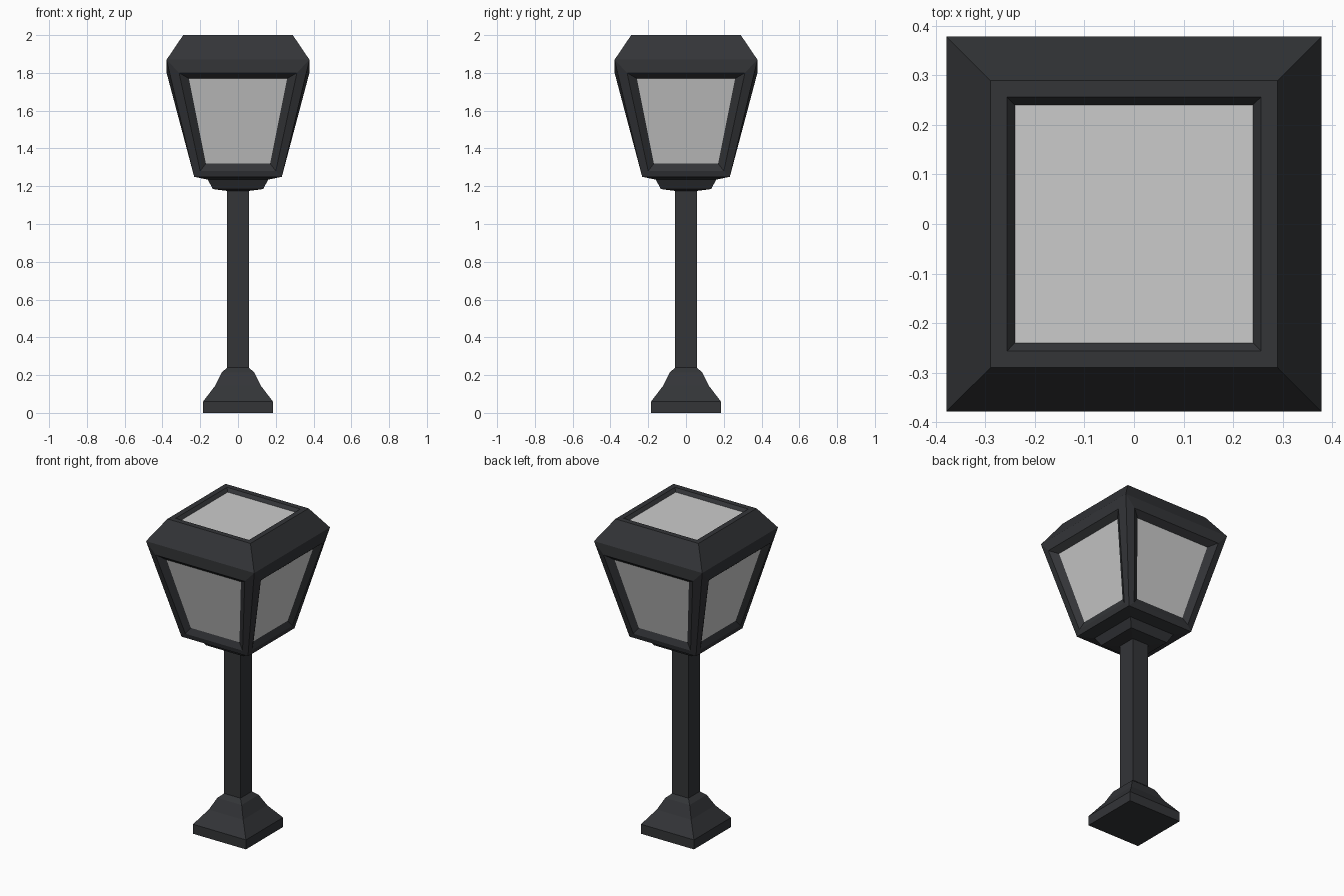
import bpy, bmesh, math
from mathutils import Matrix, Vector

if "Cube" in bpy.data.objects:
    bpy.data.objects.remove(bpy.data.objects["Cube"])


def material(name, color):
    m = bpy.data.materials.new(name)
    m.diffuse_color = color
    m.use_nodes = True
    m.node_tree.nodes["Principled BSDF"].inputs["Base Color"].default_value = m.diffuse_color
    return m


iron = material("dark_iron", (0.033, 0.035, 0.039, 1))
glass = material("grey_glass", (0.78, 0.78, 0.78, 0.75))


def square(bm, half, z):
    return [bm.verts.new((sx * half, sy * half, z))
            for sx, sy in ((-1, -1), (1, -1), (1, 1), (-1, 1))]


def bridge(bm, a, b):
    for i in range(4):
        j = (i + 1) % 4
        bm.faces.new((a[i], a[j], b[j], b[i]))


def stack(bm, profile):
    rings = [square(bm, h, z) for h, z in profile]
    for a, b in zip(rings, rings[1:]):
        bridge(bm, a, b)
    return rings


def finish(bm, name):
    bmesh.ops.remove_doubles(bm, verts=bm.verts, dist=1e-5)
    bmesh.ops.recalc_face_normals(bm, faces=bm.faces)
    me = bpy.data.meshes.new(name)
    bm.to_mesh(me)
    bm.free()
    me.materials.append(iron)
    me.materials.append(glass)
    ob = bpy.data.objects.new(name, me)
    bpy.context.collection.objects.link(ob)
    return ob


# Flared foot running up into the square post
bm = bmesh.new()
pole = stack(bm, [(0.185, 0), (0.185, 0.06), (0.12, 0.145), (0.085, 0.215),
                  (0.057, 0.24), (0.057, 1.175)])
bm.faces.new(pole[0])
finish(bm, "foot_and_post")

# Lantern head: stepped underside
bm = bmesh.new()
under = stack(bm, [(0.057, 1.175), (0.133, 1.185), (0.16, 1.235), (0.232, 1.25)])

# Bevelled roof and recessed top pane
roof = stack(bm, [(0.378, 1.87), (0.29, 2.0), (0.256, 2.0), (0.24, 1.98)])
bm.faces.new(roof[-1]).material_index = 1

# Four tapered walls: frame bulging slightly from the corners, then a shallow pane
LOOPS = [  # (half width, distance out, z) at the bottom and the top
    ((0.232, 0.232, 1.25), (0.378, 0.378, 1.87)),
    ((0.200, 0.240, 1.28), (0.312, 0.378, 1.80)),
    ((0.170, 0.228, 1.32), (0.260, 0.342, 1.77)),
]
for k in range(4):
    rot = Matrix.Rotation(k * math.pi / 2, 3, "Z")
    loops = []
    for (bw, bd, bz), (tw, td, tz) in LOOPS:
        pts = [(-bw, -bd, bz), (bw, -bd, bz), (tw, -td, tz), (-tw, -td, tz)]
        loops.append([bm.verts.new(rot @ Vector(p)) for p in pts])
    bridge(bm, loops[0], loops[1])
    bridge(bm, loops[1], loops[2])
    bm.faces.new(loops[2]).material_index = 1

finish(bm, "lantern_head")
